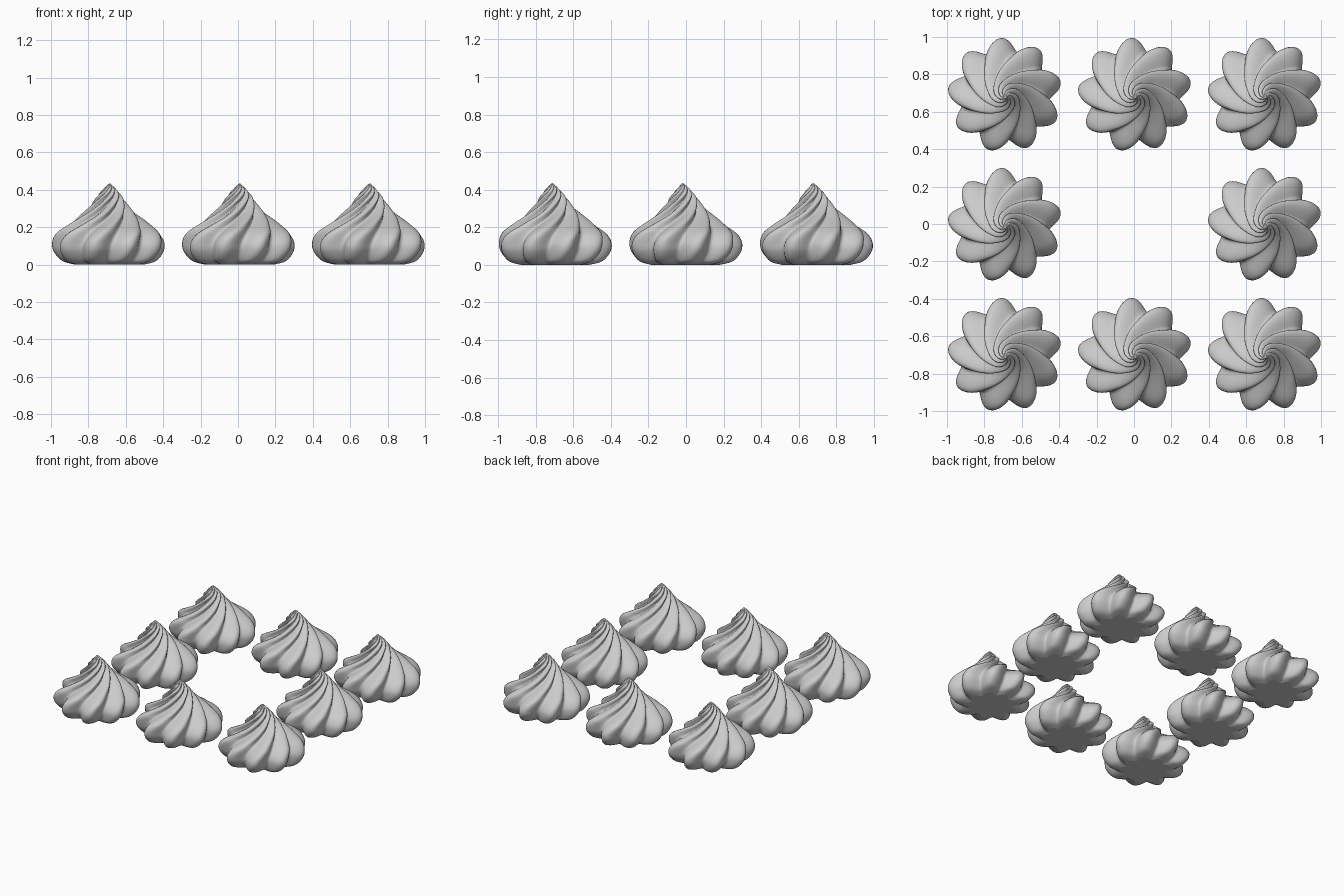
import bpy
import bmesh
import math

cube = bpy.data.objects.get("Cube")
if cube:
    bpy.data.objects.remove(cube, do_unlink=True)

LOBES = 9
STEPS = 12          # points around each lobe
SUB = 5             # rings between profile points
HEIGHT = 0.435
SPACING = 0.695

# Profile rows: ridge radius, height, twist in degrees, groove depth
PROFILE = [
    (0.185, 0.000, -10, 0.24),
    (0.255, 0.020, -7, 0.24),
    (0.298, 0.070, -3, 0.23),
    (0.305, 0.120, 0, 0.23),
    (0.280, 0.170, 7, 0.24),
    (0.215, 0.220, 20, 0.27),
    (0.150, 0.270, 40, 0.30),
    (0.100, 0.320, 66, 0.30),
    (0.068, 0.365, 100, 0.27),
    (0.034, 0.405, 140, 0.22),
    (0.006, 0.432, 175, 0.15),
]


def spline(a, b, c, d, t):
    """Smooth curve through b and c."""
    return 0.5 * (2 * b + (c - a) * t + (2 * a - 5 * b + 4 * c - d) * t * t
                  + (3 * b - a - 3 * c + d) * t ** 3)


def smooth_rows(rows):
    padded = [rows[0]] + rows + [rows[-1]]
    result = []
    for i in range(len(rows) - 1):
        for s in range(SUB):
            result.append([spline(*vals, s / SUB) for vals in zip(*padded[i:i + 4])])
    return result + [rows[-1]]


def lean(z):
    """The tip leans slightly off the axis."""
    k = (z / HEIGHT) ** 2
    return 0.004 * k, -0.012 * k


def swirl_mesh(material):
    bm = bmesh.new()
    count = LOBES * STEPS
    rings = []
    for radius, z, twist, depth in smooth_rows(PROFILE):
        ring = []
        dx, dy = lean(z)
        for i in range(count):
            phase = math.tau * i / count
            # Round ridges with tighter grooves between them
            ridge = (0.5 + 0.5 * math.cos(LOBES * phase)) ** 0.75
            r = radius * (1 - depth * (1 - ridge))
            angle = phase + math.radians(15 + twist)
            ring.append(bm.verts.new((r * math.cos(angle) + dx,
                                      r * math.sin(angle) + dy, max(z, 0))))
        rings.append(ring)
    # Skin between rings
    for low, high in zip(rings, rings[1:]):
        for i in range(count):
            j = (i + 1) % count
            bm.faces.new((low[i], low[j], high[j], high[i]))
    # Flat base and pointed tip
    bm.faces.new(list(reversed(rings[0])))
    dx, dy = lean(HEIGHT)
    tip = bm.verts.new((dx, dy, HEIGHT))
    for i in range(count):
        bm.faces.new((rings[-1][i], rings[-1][(i + 1) % count], tip))
    for face in bm.faces:
        face.smooth = len(face.verts) <= 4
    mesh = bpy.data.meshes.new("swirl")
    bm.to_mesh(mesh)
    bm.free()
    mesh.materials.append(material)
    return mesh


# Single plain grey
grey = bpy.data.materials.new("light_grey")
grey.use_nodes = True
colour = (0.6, 0.6, 0.6, 1)
grey.diffuse_color = colour
grey.node_tree.nodes["Principled BSDF"].inputs["Base Color"].default_value = colour

# Eight piped swirls around an empty centre
mesh = swirl_mesh(grey)
columns = {-1: "right", 0: "middle", 1: "left"}
rows = {-1: "front", 0: "centre", 1: "back"}
for cx, column in columns.items():
    for cy, row in rows.items():
        if cx == 0 and cy == 0:
            continue
        swirl = bpy.data.objects.new(f"meringue_{row}_{column}", mesh)
        swirl.location = (cx * SPACING + 0.005, cy * SPACING - 0.005, 0)
        bpy.context.collection.objects.link(swirl)
